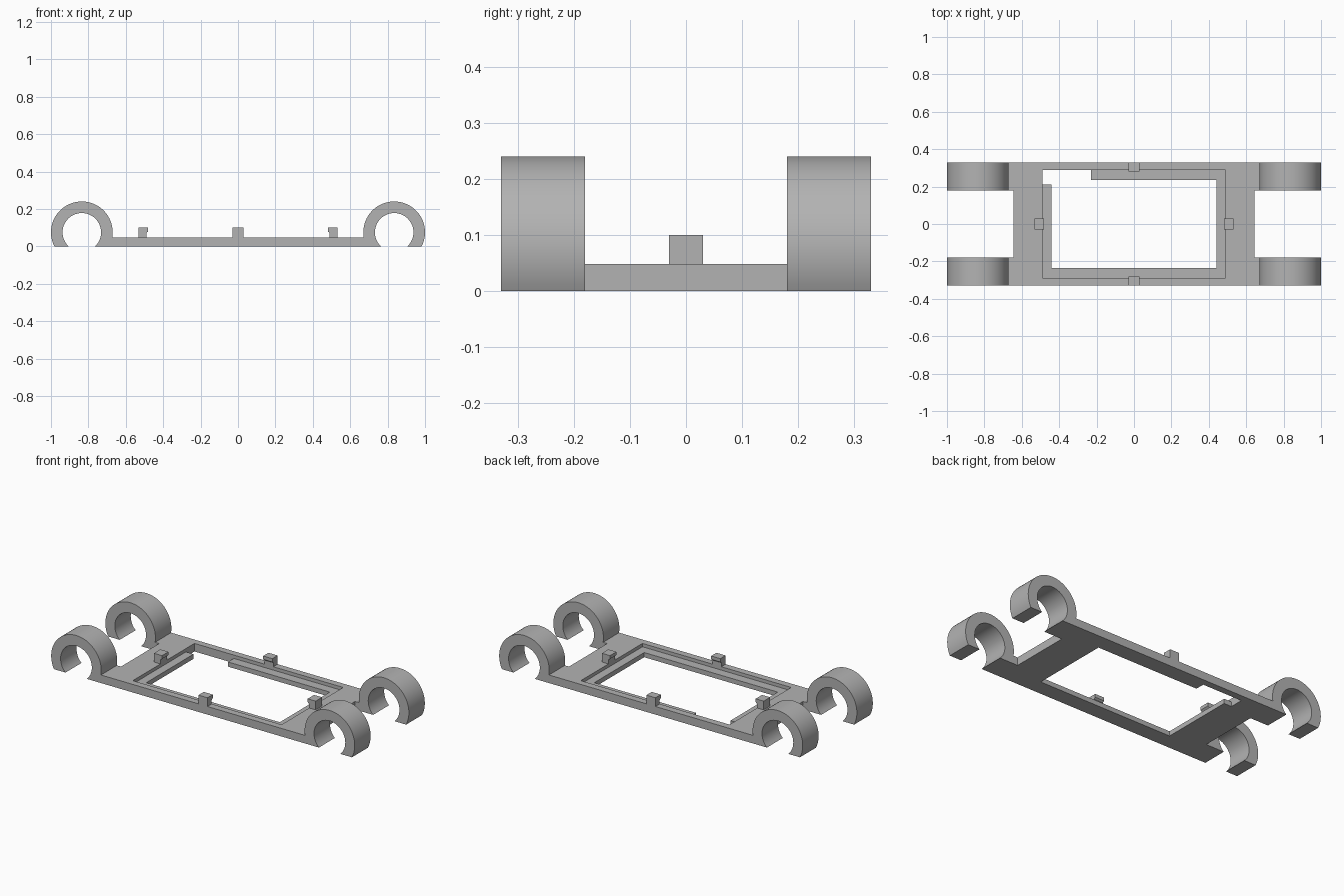
import bpy, bmesh
from math import sin, cos, asin, radians

if "Cube" in bpy.data.objects:
    bpy.data.objects.remove(bpy.data.objects["Cube"])

grey = bpy.data.materials.new("plain grey")
grey.use_nodes = True
colour = (0.45, 0.45, 0.45, 1)
grey.diffuse_color = colour
grey.node_tree.nodes["Principled BSDF"].inputs["Base Color"].default_value = colour


def prism(name, outline, to_3d, lo, hi):
    """Extrude a 2D outline between lo and hi; to_3d places each point."""
    bm = bmesh.new()
    face = bm.faces.new([bm.verts.new(to_3d(u, v, lo)) for u, v in outline])
    moved = bmesh.ops.extrude_face_region(bm, geom=[face])["geom"]
    shift = to_3d(0, 0, hi) - to_3d(0, 0, lo)
    verts = [g for g in moved if isinstance(g, bmesh.types.BMVert)]
    bmesh.ops.translate(bm, vec=shift, verts=verts)
    bmesh.ops.recalc_face_normals(bm, faces=bm.faces)
    mesh = bpy.data.meshes.new(name)
    bm.to_mesh(mesh)
    bm.free()
    mesh.materials.append(grey)
    ob = bpy.data.objects.new(name, mesh)
    bpy.context.collection.objects.link(ob)
    return ob


from mathutils import Vector


def rect(x, y):
    return [(-x, -y), (x, -y), (x, y), (-x, y)]


def flat(u, v, w):
    return Vector((u, v, w))


def combine(target, tool, operation):
    mod = target.modifiers.new("combine", "BOOLEAN")
    mod.operation, mod.object, mod.solver = operation, tool, "EXACT"
    bpy.context.view_layer.objects.active = target
    bpy.ops.object.modifier_apply(modifier=mod.name)
    bpy.data.objects.remove(tool)


# Base plate with a stepped window, its ledge broken at one corner
T, HALF_W, END = 0.048, 0.33, 0.645
plate = prism("base_plate", rect(END, HALF_W), flat, 0, T)
combine(plate, prism("pocket", rect(0.49, 0.29), flat, 0.028, 0.1), "DIFFERENCE")
opening = [(-0.44, -0.235), (0.44, -0.235), (0.44, 0.235), (-0.23, 0.235),
           (-0.23, 0.29), (-0.49, 0.29), (-0.49, 0.21), (-0.44, 0.21)]
combine(plate, prism("opening", opening, flat, -0.1, 0.1), "DIFFERENCE")

# Open ring clips at the four corners, joined to the plate by short arms
CX, CZ, R_OUT, R_IN = 0.835, 0.075, 0.165, 0.103


def arc(r, a, b, n=40):
    return [(CX + r * cos(a + (b - a) * i / n), CZ + r * sin(a + (b - a) * i / n))
            for i in range(n + 1)]


turn = radians(180)
cut_out, cut_in = asin(CZ / R_OUT), asin(CZ / R_IN)
clip_outline = ([(END, 0), (END, T)]
                + arc(R_OUT, turn + asin((CZ - T) / R_OUT), -cut_out)
                + arc(R_IN, -cut_in, turn + cut_in))
for sx in (-1, 1):
    for sy in (-1, 1):
        clip = prism("ring_clip", clip_outline,
                     lambda u, v, w: Vector((sx * u, sy * w, v)), 0.18, HALF_W)
        combine(plate, clip, "UNION")

bpy.ops.object.select_all(action="DESELECT")
plate.select_set(True)
bpy.context.view_layer.objects.active = plate
bpy.ops.object.shade_smooth_by_angle(angle=radians(30))

# Hooked retaining tabs: the profile runs outward from the pocket edge
hook = [(0, T), (0, 0.072), (-0.01, 0.08), (-0.01, 0.1), (0.043, 0.1), (0.043, T)]
for s, side in ((-1, "right"), (1, "left")):
    prism(side + "_tab", hook, lambda u, v, w: Vector((s * (0.49 + u), w, v)), -0.03, 0.03)
for s, side in ((-1, "front"), (1, "back")):
    prism(side + "_tab", [(min(u, 0.04), v) for u, v in hook],
          lambda u, v, w: Vector((w, s * (0.29 + u), v)), -0.03, 0.03)
